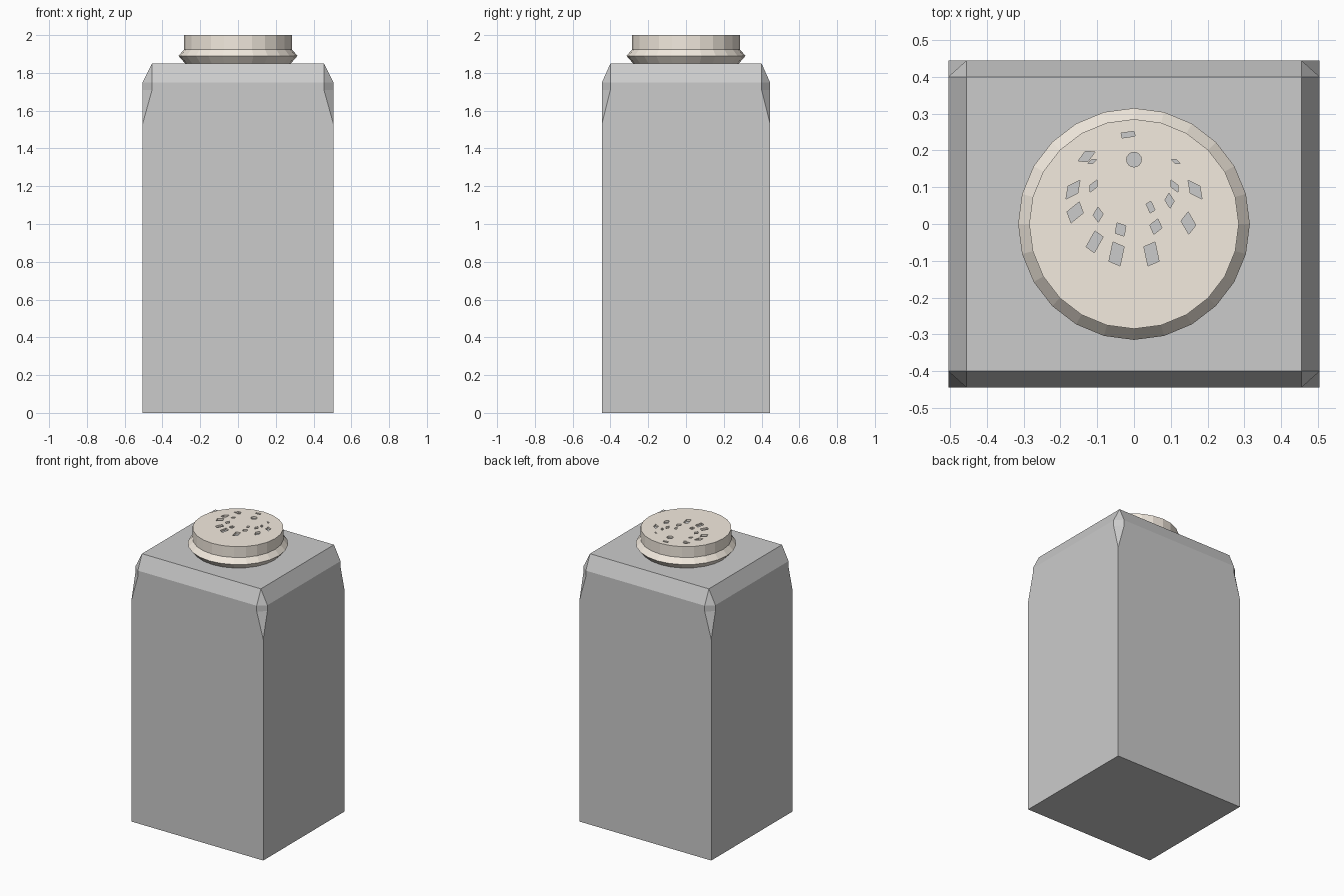
import bpy, bmesh, math

if "Cube" in bpy.data.objects:
    bpy.data.objects.remove(bpy.data.objects["Cube"])


def make_object(name, bm, material=None):
    bmesh.ops.recalc_face_normals(bm, faces=bm.faces)
    mesh = bpy.data.meshes.new(name)
    bm.to_mesh(mesh)
    bm.free()
    obj = bpy.data.objects.new(name, mesh)
    bpy.context.collection.objects.link(obj)
    if material:
        mesh.materials.append(material)
    return obj


beige = bpy.data.materials.new("beige")
beige.diffuse_color = (0.9, 0.83, 0.74, 1)
beige.use_nodes = True
beige.node_tree.nodes["Principled BSDF"].inputs["Base Color"].default_value = beige.diffuse_color

# Body: square prism with a chamfered top and tapered corner facets
X, Y, TX, TY = 0.505, 0.445, 0.455, 0.40
LOW, MID, SHOULDER, TOP = 1.53, 1.71, 1.75, 1.85
bm = bmesh.new()
corners = []
for sx, sy in ((1, 1), (-1, 1), (-1, -1), (1, -1)):
    p = [(X, Y, 0), (X, Y, LOW), (X, TY, MID), (TX, Y, MID),
         (X, TY, SHOULDER), (TX, Y, SHOULDER), (TX, TY, TOP)]
    v = [bm.verts.new((sx * a, sy * b, c)) for a, b, c in p]
    bm.faces.new((v[1], v[2], v[3]))
    bm.faces.new((v[2], v[4], v[5], v[3]))
    bm.faces.new((v[4], v[6], v[5]))
    corners.append(v)
for i in range(4):
    a, b = corners[i], corners[(i + 1) % 4]
    m, s = (3, 5) if i % 2 == 0 else (2, 4)
    bm.faces.new((a[0], a[1], a[m], a[s], b[s], b[m], b[1], b[0]))
    bm.faces.new((a[s], a[6], b[6], b[s]))
bm.faces.new([v[6] for v in corners])
bm.faces.new([v[0] for v in corners])
make_object("body", bm)

# Cap: flared collar below a straight drum
SIDES = 24
bm = bmesh.new()
rings = []
for r, z in ((0.28, 1.85), (0.315, 1.89), (0.285, 1.925), (0.285, 2.0)):
    rings.append([bm.verts.new((r * math.cos(2 * math.pi * i / SIDES),
                                r * math.sin(2 * math.pi * i / SIDES), z))
                  for i in range(SIDES)])
for lo, hi in zip(rings, rings[1:]):
    for i in range(SIDES):
        j = (i + 1) % SIDES
        bm.faces.new((lo[i], lo[j], hi[j], hi[i]))
bm.faces.new(rings[0])
bm.faces.new(rings[-1])
cap = make_object("cap", bm, beige)

# Sprinkle holes: three corners of each parallelogram
mirrored = [
    (-.125, .165, -.114, .176, -.100, .176),
    (-.185, .068, -.179, .103, -.147, .119),
    (-.119, .087, -.119, .106, -.100, .120),
    (-.057, -.049, -.027, -.062, -.038, -.114),
]
single = [
    (-.035, .247, 0, .252, .003, .239),
    (-.152, .171, -.133, .197, -.106, .196),
    (-.182, .033, -.149, .060, -.138, .030),
    (-.111, .024, -.098, .046, -.084, .027),
    (-.130, -.062, -.106, -.019, -.084, -.035),
    (-.046, .003, -.022, -.005, -.027, -.033),
    (.043, -.003, .065, .014, .076, -.011),
    (.033, .054, .046, .062, .057, .038),
    (.084, .065, .095, .084, .109, .062),
    (.128, .008, .147, .033, .168, -.003),
]
outlines = []
for h in single + mirrored:
    a, b, c = h[0:2], h[2:4], h[4:6]
    outlines.append([a, b, c, (a[0] + c[0] - b[0], a[1] + c[1] - b[1])])
outlines += [[(-x, y) for x, y in o] for o in outlines[len(single):]]
outlines.append([(0.02 * math.cos(i * math.pi / 8),
                  0.175 + 0.02 * math.sin(i * math.pi / 8)) for i in range(16)])


def prisms(name, z0, z1):
    bm = bmesh.new()
    for o in outlines:
        lo = [bm.verts.new((x, y, z0)) for x, y in o]
        hi = [bm.verts.new((x, y, z1)) for x, y in o]
        bm.faces.new(lo)
        bm.faces.new(hi)
        for i in range(len(o)):
            j = (i + 1) % len(o)
            bm.faces.new((lo[i], lo[j], hi[j], hi[i]))
    return make_object(name, bm)


cutter = prisms("hole_cutter", 1.985, 2.03)
cutter.hide_render = True
cutter.hide_set(True)
cut = cap.modifiers.new("holes", 'BOOLEAN')
cut.operation = 'DIFFERENCE'
cut.solver = 'EXACT'
cut.object = cutter

# Grey floors inside the holes
prisms("hole_floors", 1.98, 1.987)
